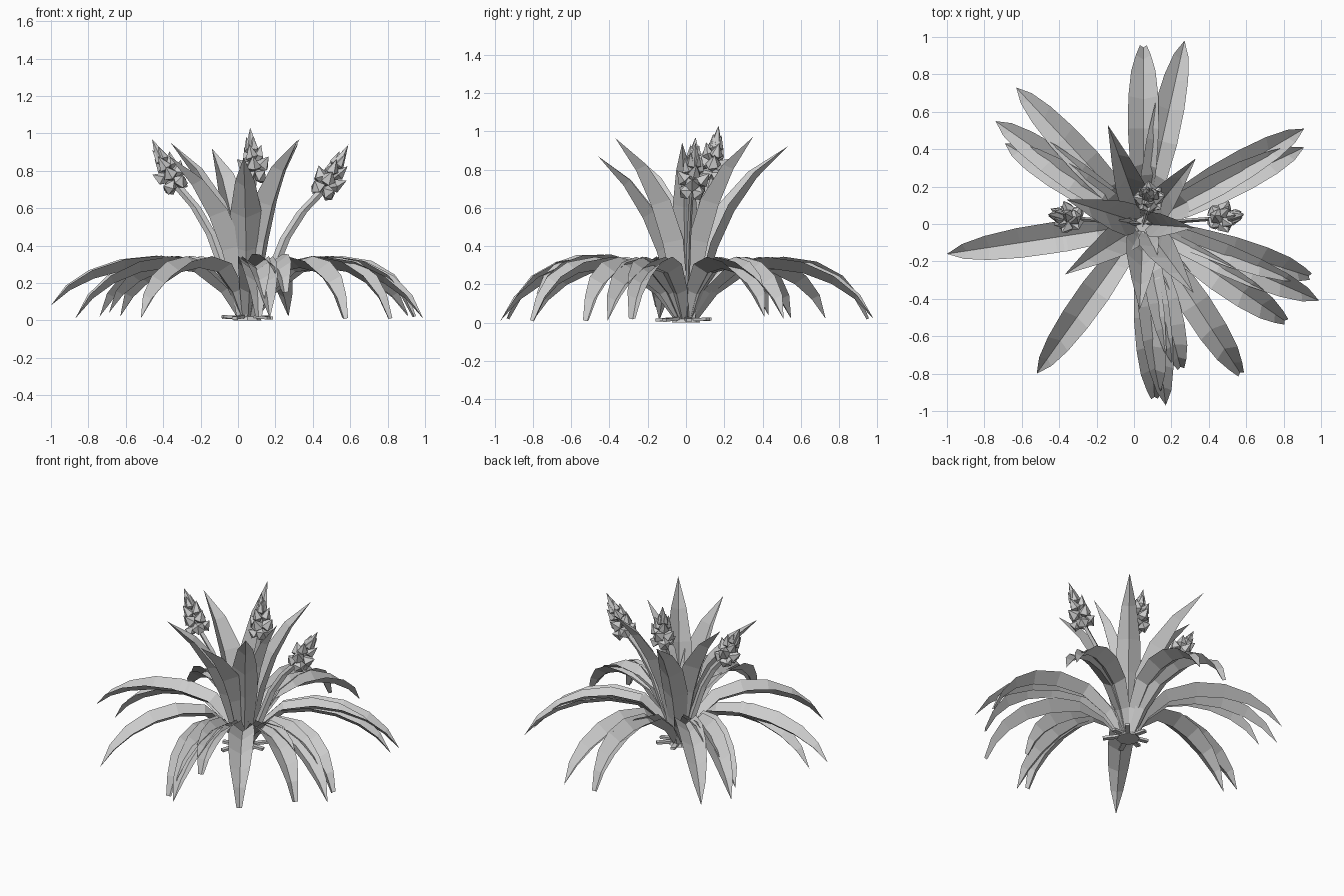
import bpy
import bmesh
import math
import random
from mathutils import Vector, Matrix

random.seed(4)
if "Cube" in bpy.data.objects:
    bpy.data.objects.remove(bpy.data.objects["Cube"])

grey = bpy.data.materials.new("plain grey")
grey.use_nodes = True
grey.diffuse_color = (0.6, 0.6, 0.6, 1)
grey.node_tree.nodes["Principled BSDF"].inputs["Base Color"].default_value = (0.6, 0.6, 0.6, 1)

CROWN = Vector((0.05, 0, 0))
UP = Vector((0, 0, 1))


def finish(name, bm):
    bmesh.ops.recalc_face_normals(bm, faces=bm.faces)
    mesh = bpy.data.meshes.new(name)
    bm.to_mesh(mesh)
    bm.free()
    mesh.materials.append(grey)
    obj = bpy.data.objects.new(name, mesh)
    bpy.context.collection.objects.link(obj)


def leaf(name, tip, profile, fold):
    """Channelled blade: profile rows are (reach, height, half width)."""
    flat = Vector((tip[0], tip[1], 0)) - CROWN
    reach, out = flat.length, flat.normalized()
    side = UP.cross(out)
    spine = [CROWN + out * r * reach + UP * z for r, z, w in profile]
    bm = bmesh.new()
    rows = []
    for i, (r, z, w) in enumerate(profile):
        along = (spine[min(i + 1, len(spine) - 1)] - spine[max(i - 1, 0)]).normalized()
        lift = along.cross(side) * w * fold
        rib = spine[i] - lift * 0.5
        edge = spine[i] + lift * 0.5
        points = [edge - side * w, rib, edge + side * w] if w else [spine[i]]
        for p in points:
            p.z = max(p.z, 0.005)
        rows.append([bm.verts.new(p) for p in points])
    for a, b in zip(rows, rows[1:]):
        for k in range(2):
            if len(b) == 1:
                bm.faces.new((a[k], b[0], a[k + 1]))
            else:
                bm.faces.new((a[k], b[k], b[k + 1], a[k + 1]))
    finish(name, bm)


# Arching outer leaves: tip x, tip y, tip height, blunt drooping end
ARCH = [(0.04, 0.02, 0.03), (0.12, 0.16, 0.05), (0.26, 0.282, 0.07), (0.45, 0.312, 0.083),
        (0.63, 0.285, 0.08), (0.79, 0.215, 0.065), (0.91, 0.12, 0.04), (1, 0, 0)]
OUTER = [(0.05, 0.95, .02, 1), (0.27, 0.98, .02, 0), (0.91, 0.51, .02, 0), (0.91, 0.41, .03, 0),
         (-0.63, 0.73, .02, 0), (-0.74, 0.55, .02, 0), (-0.69, 0.43, .04, 0), (-1, -0.16, .08, 0),
         (-0.87, -0.14, .01, 0), (-0.52, -0.8, .01, 0), (0.11, -0.93, .02, 1), (0.17, -0.97, .01, 0),
         (0.25, -0.77, .15, 1), (0.57, -0.8, .01, 1), (0.81, -0.52, .01, 1), (0.94, -0.28, .02, 1),
         (0.99, -0.41, .01, 0)]
for n, (x, y, z, blunt) in enumerate(OUTER):
    rows = []
    for r, h, w in ARCH:
        if blunt:
            r *= 1.35 - 0.35 * r
            w = max(w, 0.018)
        rows.append((r, h + z * r ** 4, w))
    leaf(f"outer_leaf_{n + 1}", (x, y), rows, 0.75)

# Upright inner leaves: tip x, tip y, tip height, relative width
BLADE = [(0.1, 0.02, 0.04), (0.15, 0.22, 0.065), (0.25, 0.44, 0.088), (0.42, 0.65, 0.083),
         (0.67, 0.84, 0.052), (1, 1, 0)]
INNER = [(-0.14, 0.53, 0.92, 0.95), (0.33, 0.35, 0.97, 0.9), (-0.36, 0.13, 0.95, 1),
         (-0.37, -0.27, 0.88, 1), (0.03, -0.46, 0.87, 1), (0.32, -0.37, 0.965, 0.95),
         (0.32, -0.02, 0.94, 0.75)]
for n, (x, y, z, wide) in enumerate(INNER):
    leaf(f"inner_leaf_{n + 1}", (x, y), [(r, h * z, w * wide) for r, h, w in BLADE], 0.9)


def stalk(name, points, out):
    """Flattened four-sided stem, deeper along the direction it leans."""
    across = UP.cross(out) * 0.011
    bm = bmesh.new()
    rings = [[bm.verts.new(p + d) for d in (out * 0.028, across, -out * 0.028, -across)]
             for p in points]
    for a, b in zip(rings, rings[1:]):
        for k in range(4):
            bm.faces.new((a[k], a[(k + 1) % 4], b[(k + 1) % 4], b[k]))
    finish(name, bm)


def bud(bm, centre, direction, radius, length):
    """Faceted bud: a five-sided spindle with a pointed end."""
    turn = direction.to_track_quat("Z", "Y").to_matrix().to_4x4()
    place = Matrix.Translation(centre) @ turn @ Matrix.Rotation(random.uniform(0, 6), 4, "Z")
    ring = [bm.verts.new(place @ Vector((radius * math.cos(a), radius * math.sin(a),
                                         random.uniform(-0.2, 0.2) * radius)))
            for a in (math.tau * k / 5 for k in range(5))]
    top = bm.verts.new(place @ Vector((0, 0, length)))
    low = bm.verts.new(place @ Vector((0, 0, -radius)))
    for k in range(5):
        bm.faces.new((ring[k], ring[(k + 1) % 5], top))
        bm.faces.new((ring[(k + 1) % 5], ring[k], low))


# Flower stalks and spikes: bottom and tip of each spike
SPIKES = [("right", (-0.32, 0.03, 0.7), (-0.46, 0.05, 0.97)),
          ("middle", (0.09, 0.13, 0.74), (0.065, 0.17, 1.03)),
          ("left", (0.44, 0.03, 0.67), (0.59, 0.05, 0.94))]
# Tiers of buds: height, spread, size, count
TIERS = [(0.1, 0.045, 0.044, 4), (0.28, 0.045, 0.042, 4), (0.45, 0.028, 0.036, 3),
         (0.6, 0.015, 0.028, 3)]
for name, low, tip in SPIKES:
    low, tip = Vector(low), Vector(tip)
    base = CROWN + UP * 0.03
    lean = Vector((low.x - base.x, low.y, 0))
    path = [base + lean * r + UP * (low.z - base.z) * h
            for r, h in ((0.1, 0), (0.35, 0.38), (0.52, 0.64), (0.75, 0.86), (1, 1.02))]
    stalk(name + "_flower_stalk", path + [low.lerp(tip, 0.5)], lean.normalized())
    axis = (tip - low).normalized()
    across = axis.orthogonal().normalized()
    bm = bmesh.new()
    for tier, (height, spread, size, count) in enumerate(TIERS):
        for k in range(count):
            outward = Matrix.Rotation(math.tau * k / count + tier * 0.8, 3, axis) @ across
            bud(bm, low.lerp(tip, height) + outward * spread,
                (outward * (1 - 0.25 * tier) + axis * (0.5 + 0.4 * tier)).normalized(),
                size, size * (1 + 0.5 * tier))
    bud(bm, low.lerp(tip, 0.6), axis, 0.038, (tip - low).length * 0.4)
    finish(name + "_flower_spike", bm)

# Root plate with short uneven stubs
bm = bmesh.new()
bmesh.ops.create_cone(bm, cap_ends=True, segments=8, radius1=0.075, radius2=0.065, depth=0.02,
                      matrix=Matrix.Translation(CROWN + UP * 0.01))
for k in range(7):
    bmesh.ops.create_cube(bm, size=1, matrix=Matrix.Translation(CROWN + UP * 0.017)
                          @ Matrix.Rotation(math.tau * k / 7 + random.uniform(-0.2, 0.2), 4, "Z")
                          @ Matrix.Translation((random.uniform(0.08, 0.12), 0, 0))
                          @ Matrix.Rotation(random.uniform(-0.1, 0.1), 4, "Y")
                          @ Matrix.Diagonal((0.1, 0.03, 0.016, 1)))
finish("root_plate", bm)
